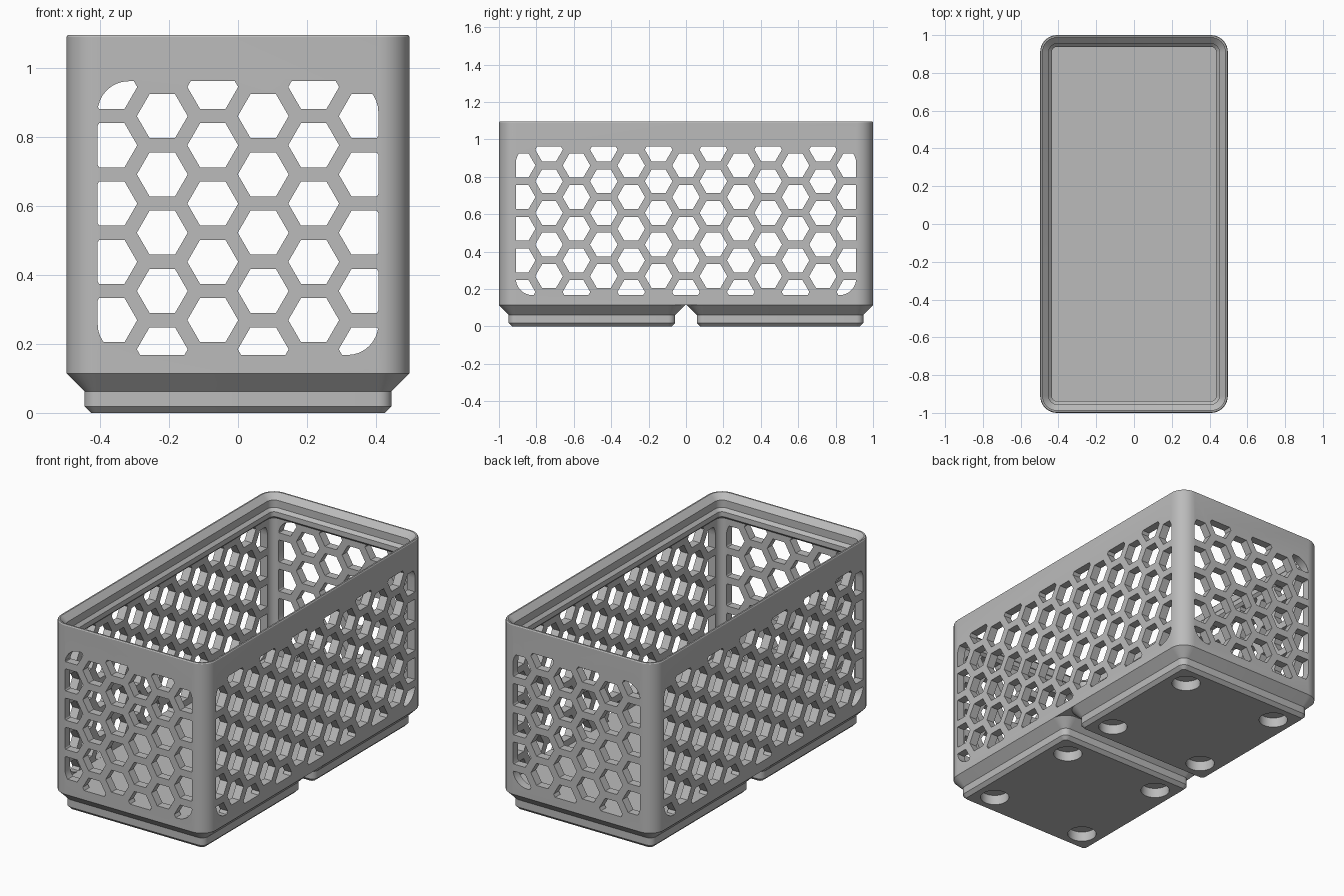
import bpy, bmesh, math
from mathutils import Matrix

if "Cube" in bpy.data.objects:
    bpy.data.objects.remove(bpy.data.objects["Cube"])

MM = 2 / 83.5                      # one design millimetre in units
HX, HY, R = 20.75, 41.75, 3.75     # outer half sizes and corner radius
WALL, FLOOR, BASE = 2.0, 7.0, 4.75
RIM = 45.8
PITCH, HOLE = 7.06, 3.08           # honeycomb spacing and hole radius

grey = bpy.data.materials.new("grey plastic")
grey.use_nodes = True
grey.diffuse_color = (0.5, 0.5, 0.5, 1)
grey.node_tree.nodes["Principled BSDF"].inputs["Base Color"].default_value = (0.5, 0.5, 0.5, 1)


def rounded(hx, hy, r, z, cy=0, seg=8):
    """Rounded rectangle ring."""
    ring = []
    for q, (sx, sy) in enumerate([(1, 1), (-1, 1), (-1, -1), (1, -1)]):
        for i in range(seg + 1):
            a = math.pi / 2 * (q + i / seg)
            ring.append((sx * (hx - r) + r * math.cos(a),
                         cy + sy * (hy - r) + r * math.sin(a), z))
    return ring


def polygon(cx, cy, r, n, z):
    return [(cx + r * math.cos(2 * math.pi * i / n),
             cy + r * math.sin(2 * math.pi * i / n), z) for i in range(n)]


def loft(bm, rings):
    """Skin a stack of rings and cap both ends."""
    rows = [[bm.verts.new([c * MM for c in p]) for p in ring] for ring in rings]
    for a, b in zip(rows, rows[1:]):
        for i in range(len(a)):
            j = (i + 1) % len(a)
            bm.faces.new((a[i], a[j], b[j], b[i]))
    bm.faces.new(rows[0][::-1])
    bm.faces.new(rows[-1])


def make(name, stacks, matrix=None):
    bm = bmesh.new()
    for rings in stacks:
        loft(bm, rings)
    bmesh.ops.recalc_face_normals(bm, faces=bm.faces)
    if matrix:
        bm.transform(matrix)
    mesh = bpy.data.meshes.new(name)
    bm.to_mesh(mesh)
    bm.free()
    mesh.materials.append(grey)
    obj = bpy.data.objects.new(name, mesh)
    bpy.context.collection.objects.link(obj)
    return obj


def boolean(obj, tool, operation):
    """Apply a boolean and discard its tool."""
    mod = obj.modifiers.new("cut", "BOOLEAN")
    mod.operation, mod.object, mod.solver = operation, tool, "EXACT"
    bpy.context.view_layer.objects.active = obj
    bpy.ops.object.modifier_apply(modifier=mod.name)
    bpy.data.objects.remove(tool)


def honeycomb(columns, half_width, matrix):
    """Hexagonal prisms trimmed to a rounded panel."""
    mid, half_height, depth = 23.59, 16.58, 46
    hexes = []
    for c in columns:
        shift = 0.25 if math.floor(c) % 2 else -0.25
        for k in range(-2, 3):
            u, v = c * PITCH * math.cos(math.pi / 6), mid + (k + shift) * PITCH
            hexes.append([polygon(u, v, HOLE, 6, w) for w in (-depth - 2, depth + 2)])
    cutter = make("honeycomb_cutter", hexes, matrix)
    panel = make("panel_mask", [[rounded(half_width, half_height, R, w, mid)
                                 for w in (-depth, depth)]], matrix)
    boolean(cutter, panel, "INTERSECT")
    cutter.hide_render = True
    return cutter


# Basket: outer wall, stacking rim and inner cavity as (inset, height)
profile = [(0, BASE), (0, RIM - 0.25), (0.15, RIM), (0.5, RIM), (1.9, 44.5),
           (1.9, 42.7), (2.6, 42), (2.6, 40.8), (WALL, 40.2), (WALL, FLOOR)]
basket = make("basket", [[rounded(HX - d, HY - d, R - d, z) for d, z in profile]])

# Honeycomb openings through the end walls and the long walls
upright = Matrix.Rotation(math.pi / 2, 4, "X")
sideways = Matrix.Rotation(math.pi / 2, 4, "Z") @ upright
boolean(basket, honeycomb([i + 0.5 for i in range(-3, 3)], HX - R, upright), "DIFFERENCE")
boolean(basket, honeycomb(range(-6, 7), HY - R, sideways), "DIFFERENCE")

# Two stepped feet, each with four round magnet pockets
parts = [basket]
foot_profile = [(2.95, 0), (2.15, 0.8), (2.15, 2.6), (0, BASE)]
for name, cy in (("front_foot", -21), ("back_foot", 21)):
    foot = make(name, [[rounded(HX - d, HX - d, R - d, z, cy) for d, z in foot_profile]])
    pockets = make("pocket_cutter", [[polygon(sx * 13, cy + sy * 13, 3.25, 32, z)
                                      for z in (-1, 2.4)]
                                     for sx in (-1, 1) for sy in (-1, 1)])
    boolean(foot, pockets, "DIFFERENCE")
    parts.append(foot)

# Smooth corners, keep edges crisp
bpy.ops.object.select_all(action="DESELECT")
for obj in parts:
    obj.select_set(True)
bpy.context.view_layer.objects.active = basket
bpy.ops.object.shade_smooth_by_angle(angle=math.radians(30))
